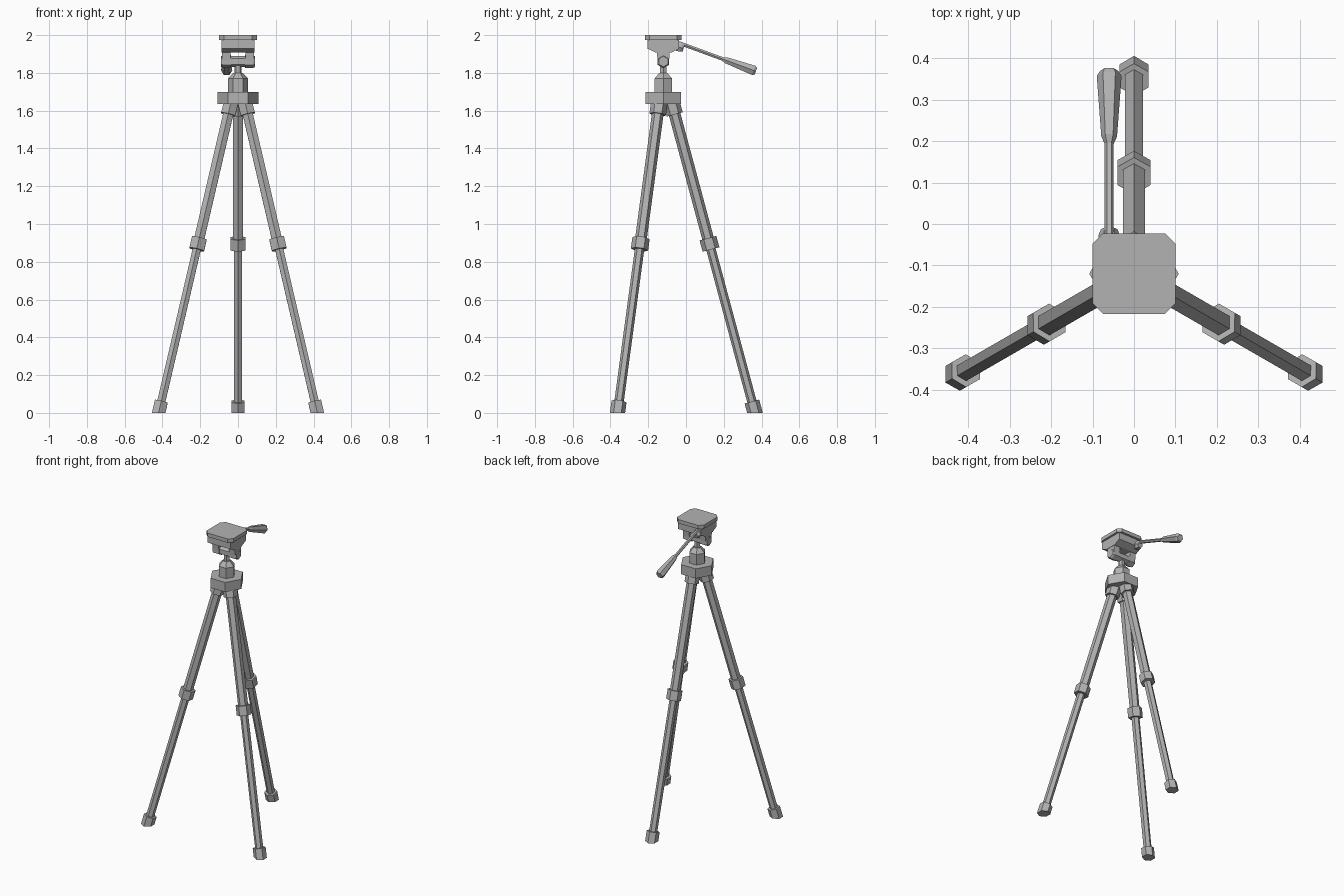
import bpy, bmesh, math
from mathutils import Vector

if "Cube" in bpy.data.objects:
    bpy.data.objects.remove(bpy.data.objects["Cube"])

grey = bpy.data.materials.new("plain_grey")
grey.use_nodes = True
COLOUR = (0.45, 0.45, 0.45, 1)
grey.diffuse_color = COLOUR
grey.node_tree.nodes["Principled BSDF"].inputs["Base Color"].default_value = COLOUR

CY = -0.12  # y of the centre column


def finish(name, bm):
    bmesh.ops.recalc_face_normals(bm, faces=bm.faces)
    mesh = bpy.data.meshes.new(name)
    bm.to_mesh(mesh)
    bm.free()
    mesh.materials.append(grey)
    obj = bpy.data.objects.new(name, mesh)
    bpy.context.collection.objects.link(obj)
    return obj


def bar(name, start, end, stations, corner, sides=6, floor=False):
    """Faceted bar; stations are (fraction along, radius), corner aims an edge."""
    start, end = Vector(start), Vector(end)
    axis = (end - start).normalized()
    u = Vector(corner)
    u = (u - axis * u.dot(axis)).normalized()
    v = axis.cross(u)
    bm = bmesh.new()
    rings = []
    for t, r in stations:
        c = start.lerp(end, t)
        angles = [math.tau * i / sides for i in range(sides)]
        rings.append([bm.verts.new(c + r * (u * math.cos(a) + v * math.sin(a))) for a in angles])
    for a, b in zip(rings, rings[1:]):
        for i in range(sides):
            j = (i + 1) % sides
            bm.faces.new((a[i], a[j], b[j], b[i]))
    bm.faces.new(rings[0])
    bm.faces.new(rings[-1])
    if floor:  # sole cut level with the ground
        for vert in rings[-1]:
            vert.co -= axis * (vert.co.z / axis.z)
    return finish(name, bm)


def prism(name, outline, offset):
    """Extrude a closed outline of 3D points by an offset."""
    bm = bmesh.new()
    face = bm.faces.new([bm.verts.new(p) for p in outline])
    new = bmesh.ops.extrude_face_region(bm, geom=[face])["geom"]
    verts = [g for g in new if isinstance(g, bmesh.types.BMVert)]
    bmesh.ops.translate(bm, verts=verts, vec=offset)
    return finish(name, bm)


# Three legs, each with top socket, tubes, clamp and foot
for label, angle in (("back", 90), ("right", 210), ("left", 330)):
    out = Vector((math.cos(math.radians(angle)), math.sin(math.radians(angle)), 0))

    def at(z):
        return out * (0.485 - 0.269 * z) + Vector((0, CY, z))

    for part, top, bottom, radius in (("socket", 1.65, 1.58, 0.044),
                                      ("upper_tube", 1.64, 0.9, 0.031),
                                      ("clamp", 0.925, 0.865, 0.046),
                                      ("lower_tube", 0.9, 0.02, 0.025),
                                      ("foot", 0.06, 0, 0.04)):
        bar(f"{label}_leg_{part}", at(top), at(bottom), [(0, radius), (1, radius)],
            out, floor=part == "foot")

# Hub and centre column
X = (1, 0, 0)
bar("hub", (0, CY, 1.635), (0, CY, 1.7), [(0, 0.108), (1, 0.108)], X)
bar("column", (0, CY, 1.7), (0, CY, 1.8), [(0, 0.053), (0.7, 0.053), (1, 0.025)], X)
bar("neck", (0, CY, 1.79), (0, CY, 1.86), [(0, 0.019), (1, 0.019)], X)

# Tilt hinge: middle barrel, outer barrels and the lugs that carry them
Z = (0, 0, 1)
bar("tilt_barrel", (-0.037, CY, 1.86), (0.037, CY, 1.86), [(0, 0.03), (1, 0.03)], Z)
for label, s in (("left", 1), ("right", -1)):
    bar(f"{label}_hinge_barrel", (s * 0.037, CY, 1.86), (s * 0.09, CY, 1.86),
        [(0, 0.035), (0.8, 0.035), (1, 0.028)], Z)
    prism(f"{label}_hinge_lug",
          [(s * 0.04, CY + y, z) for y, z in ((-0.03, 1.86), (0.03, 1.86), (0.035, 1.92), (-0.035, 1.92))],
          (s * 0.045, 0, 0))

# Head block with sloping underside
prism("head_block",
      [(-0.087, CY + y, z) for y, z in ((-0.083, 1.975), (-0.083, 1.928), (-0.04, 1.907),
                                        (0.04, 1.907), (0.083, 1.928), (0.083, 1.975))],
      (0.174, 0, 0))

# Camera plate with clipped corners
W, H, C = 0.1, 0.097, 0.025
corners = [(-W + C, -H), (W - C, -H), (W, -H + C), (W, H - C),
           (W - C, H), (-W + C, H), (-W, H - C), (-W, -H + C)]
prism("camera_plate", [(x, CY + y, 1.975) for x, y in corners], (0, 0, 0.025))

# Pan handle: socket, rod and flared grip
HX = -0.06
A, B = Vector((HX, -0.06, 1.967)), Vector((HX, 0.37, 1.809))
bar("handle_socket", A.lerp(B, -0.02) - Vector((0, 0, 0.025)), A.lerp(B, 0.11) - Vector((0, 0, 0.02)),
    [(0, 0.026), (0.75, 0.026), (1, 0.02)], X)
bar("handle_rod", A, A.lerp(B, 0.64), [(0, 0.011), (1, 0.011)], X)
bar("handle_grip", A.lerp(B, 0.59), B,
    [(0, 0.011), (0.1, 0.019), (0.93, 0.03), (1, 0.022)], X)
